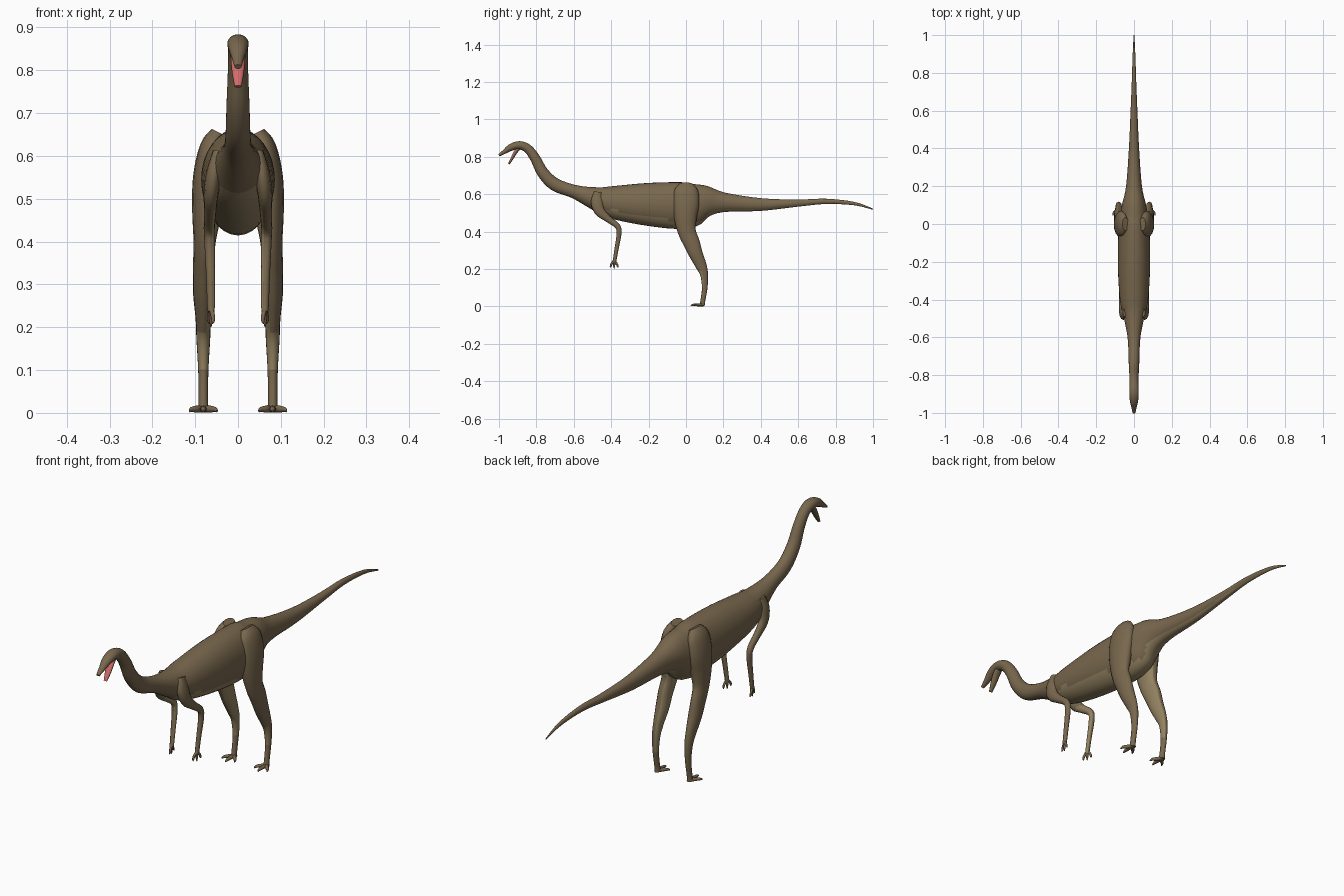
import bpy
import bmesh
from math import cos, sin, tau
from mathutils import Vector

cube = bpy.data.objects.get("Cube")
if cube:
    bpy.data.objects.remove(cube, do_unlink=True)


def make_material(name, colour):
    mat = bpy.data.materials.new(name)
    mat.use_nodes = True
    mat.diffuse_color = (*colour, 1)
    mat.node_tree.nodes["Principled BSDF"].inputs["Base Color"].default_value = (*colour, 1)
    return mat


brown = make_material("brown_hide", (.19, .137, .075))
tan = make_material("tan_underside", (.29, .222, .118))
pink = make_material("pink_mouth", (.66, .15, .15))


def catmull(a, b, c, d, t):
    """Smooth blend between rows b and c."""
    return [q + .5 * t * (r - p + t * (2 * p - 5 * q + 4 * r - s + t * (3 * (q - r) + s - p)))
            for p, q, r, s in zip(a, b, c, d)]


def resample(rows, steps):
    last = len(rows) - 1
    result = []
    for i in range(last):
        window = [rows[min(max(i + k, 0), last)] for k in (-1, 0, 1, 2)]
        result += [catmull(*window, step / steps) for step in range(steps)]
    return result + [list(rows[last])]


def loft(name, rows, second=tan, rule=None, sides=16, steps=4, side=1):
    """Skin oval rings along a path of (x, y, z, half width, half depth)."""
    rows = resample(rows, steps)
    centres = [Vector((r[0] * side, r[1], r[2])) for r in rows]
    bm = bmesh.new()
    rings = []
    for i, row in enumerate(rows):
        tangent = centres[min(i + 1, len(rows) - 1)] - centres[max(i - 1, 0)]
        tangent.normalize()
        depth = tangent.cross(Vector((1, 0, 0))).normalized()
        across = depth.cross(tangent).normalized()
        ring = []
        for k in range(sides):
            angle = tau * k / sides
            offset = across * cos(angle) * row[3] + depth * sin(angle) * row[4]
            ring.append(bm.verts.new(centres[i] + offset))
        rings.append(ring)
    for low, high in zip(rings, rings[1:]):
        for k in range(sides):
            n = (k + 1) % sides
            bm.faces.new((low[k], low[n], high[n], high[k]))
    bm.faces.new(rings[0])
    bm.faces.new(rings[-1])
    bmesh.ops.recalc_face_normals(bm, faces=bm.faces)
    bm.normal_update()
    for face in bm.faces:
        face.smooth = len(face.verts) == 4
        if rule and rule(face.calc_center_median(), face.normal):
            face.material_index = 1
    mesh = bpy.data.meshes.new(name)
    bm.to_mesh(mesh)
    bm.free()
    mesh.materials.append(brown)
    mesh.materials.append(second)
    obj = bpy.data.objects.new(name, mesh)
    bpy.context.collection.objects.link(obj)
    return obj


# Tail, trunk, neck and upper head in one skin: y, z, half width, half depth
spine = [
    (1, .52, .002, .003), (.9, .55, .007, .009), (.75, .562, .012, .014),
    (.6, .553, .018, .019), (.4, .545, .027, .034), (.2, .557, .042, .053),
    (.1, .56, .064, .09), (0, .54, .08, .124), (-.2, .546, .086, .115),
    (-.4, .558, .075, .086), (-.5, .582, .053, .058), (-.6, .615, .034, .036),
    (-.7, .652, .029, .035), (-.765, .715, .027, .031), (-.805, .79, .024, .027),
    (-.845, .843, .023, .024), (-.89, .862, .025, .022), (-.935, .851, .022, .019),
    (-.97, .828, .014, .012), (-1, .808, .008, .006),
]


def is_belly(c, n):
    if c.y < -.5:
        return False
    flank_patch = -.43 < c.y < -.12
    return n.z < (-.4 if flank_patch else -.6)


loft("body", [(0, *row) for row in spine], rule=is_belly, sides=32)

# Open lower jaw with a pink inner face
jaw = [(0, -.885, .855, .016, .012), (0, -.908, .83, .017, .01),
       (0, -.928, .795, .014, .008), (0, -.947, .762, .008, .005)]
loft("lower_jaw", jaw, second=pink, rule=lambda c, n: n.y < -.45 and c.z < .845)

# Limb paths: x, y, z, half width, half depth
leg = [
    (.045, 0, .655, .018, .035), (.06, 0, .62, .029, .064),
    (.071, 0, .55, .034, .07), (.073, -.003, .47, .034, .06),
    (.078, .005, .4, .026, .048), (.081, .03, .34, .024, .044),
    (.081, .053, .28, .024, .037), (.081, .08, .22, .018, .03),
    (.081, .097, .17, .016, .021), (.081, .1, .1, .012, .015),
    (.081, .09, .03, .011, .013), (.081, .087, .006, .013, .015),
]
arm = [
    (.045, -.47, .61, .014, .022), (.056, -.475, .56, .018, .033),
    (.063, -.462, .51, .017, .028), (.065, -.415, .467, .014, .018),
    (.067, -.367, .43, .013, .015), (.066, -.358, .39, .012, .013),
    (.064, -.371, .31, .01, .011), (.063, -.381, .25, .009, .01),
    (.063, -.384, .235, .007, .012),
]

for label, side in (("left", 1), ("right", -1)):

    def inner_leg(c, n):
        shin = n.y < -.3 and .1 < c.z < .19
        return shin or (n.x * side < -.55 and .1 < c.z < .5)

    def inner_arm(c, n):
        return n.x * side < -.55 and c.z < .48

    loft(label + "_leg", leg, rule=inner_leg, side=side)
    loft(label + "_arm", arm, rule=inner_arm, side=side, sides=12)

    # Three splayed toes and three hanging fingers with pointed tips
    for part, spread in (("inner", -1), ("middle", 0), ("outer", 1)):
        reach = .026 if spread == 0 else .045
        toe = [(.081, .092, .009, .008, .008),
               (.081 + spread * .016, .068, .009, .008, .008),
               (.081 + spread * .027, reach + .012, .008, .006, .006),
               (.081 + spread * .032, reach, .004, .002, .003)]
        loft(f"{label}_{part}_toe", toe, sides=8, side=side)

        length = .2 if spread == 0 else .208
        finger = [(.063, -.384, .245, .006, .006),
                  (.063 + spread * .004, -.384 + spread * .014, .228, .005, .006),
                  (.063 + spread * .005, -.384 + spread * .019, .215, .004, .005),
                  (.063 + spread * .003, -.384 + spread * .022, length, .001, .001)]
        loft(f"{label}_{part}_finger", finger, sides=8, side=side)
